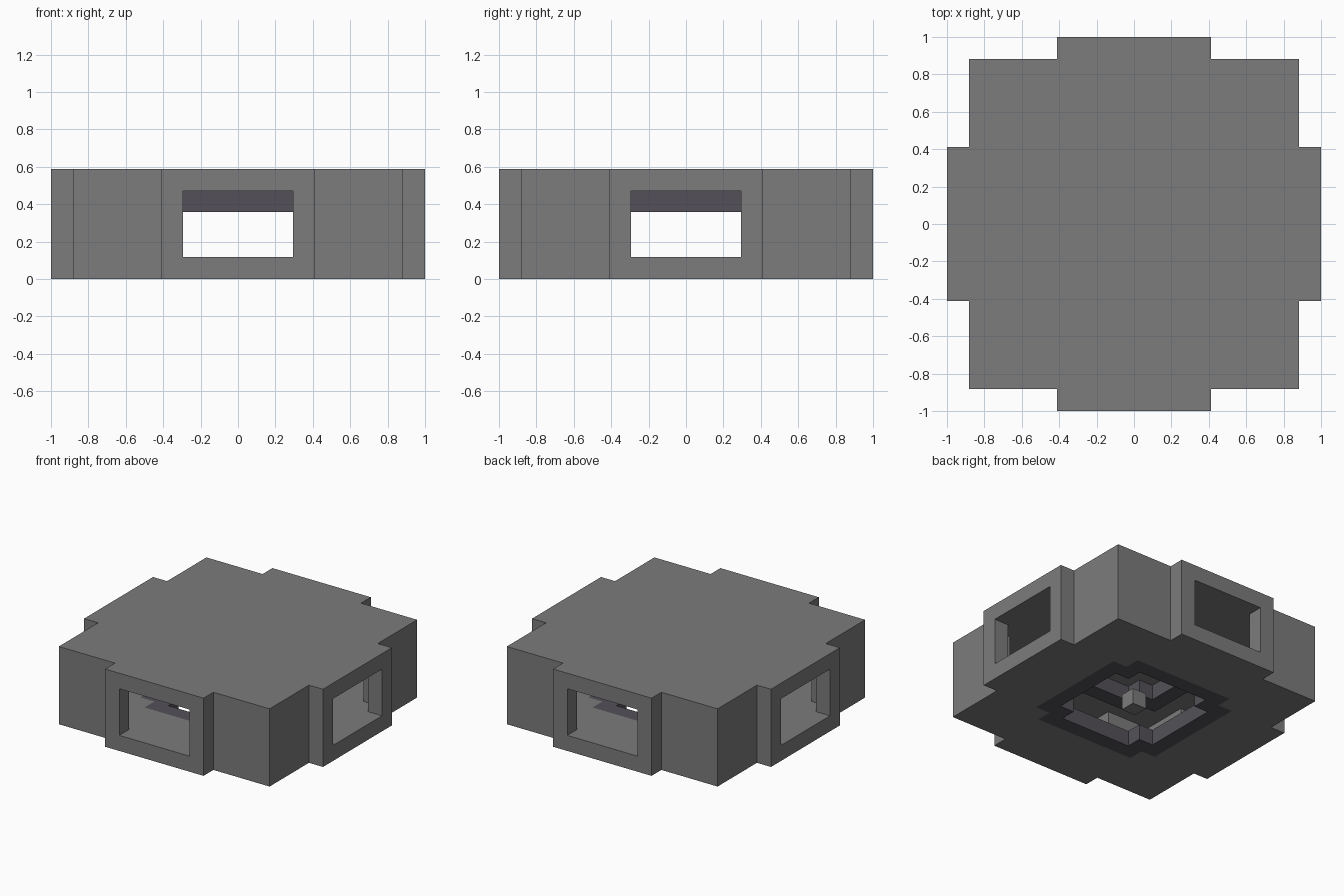
import bpy
import bmesh

if "Cube" in bpy.data.objects:
    bpy.data.objects.remove(bpy.data.objects["Cube"])

U = 2 / 17  # building module: walls, floor and ceiling are one module thick


def material(name, color):
    mat = bpy.data.materials.new(name)
    mat.use_nodes = True
    mat.diffuse_color = (*color, 1)
    bsdf = next(n for n in mat.node_tree.nodes if n.type == "BSDF_PRINCIPLED")
    bsdf.inputs["Base Color"].default_value = (*color, 1)
    return mat


def prism(name, quarter, z0, z1, mat=None):
    """Extrude an outline made of a quarter profile turned four times."""
    points = []
    for _ in range(4):
        points += quarter
        quarter = [(-y, x) for x, y in quarter]
    bm = bmesh.new()
    base = bm.faces.new([bm.verts.new((x * U, y * U, z0 * U)) for x, y in points])
    top = bmesh.ops.extrude_face_region(bm, geom=[base])["geom"]
    verts = [v for v in top if isinstance(v, bmesh.types.BMVert)]
    bmesh.ops.translate(bm, verts=verts, vec=(0, 0, (z1 - z0) * U))
    bmesh.ops.recalc_face_normals(bm, faces=bm.faces)
    mesh = bpy.data.meshes.new(name)
    bm.to_mesh(mesh)
    bm.free()
    obj = bpy.data.objects.new(name, mesh)
    bpy.context.collection.objects.link(obj)
    if mat:
        mesh.materials.append(mat)
    return obj


def cut(obj, cutter):
    """Subtract a helper solid, then discard it."""
    cutter.hide_render = True
    mod = obj.modifiers.new("cut", "BOOLEAN")
    mod.operation = "DIFFERENCE"
    mod.solver = "EXACT"
    mod.object = cutter
    bpy.context.view_layer.objects.active = obj
    bpy.ops.object.modifier_apply(modifier=mod.name)
    bpy.data.objects.remove(cutter)


wall_grey = material("wall grey", (0.2, 0.2, 0.2))
trim_grey = material("dark trim grey", (0.087, 0.083, 0.099))

# Quarter profiles, in modules
shell_plan = [(8.5, -3.5), (8.5, 3.5), (7.5, 3.5), (7.5, 7.5), (3.5, 7.5)]
room_plan = [(9, -2.5), (9, 2.5), (7.5, 2.5), (7.5, 3.5), (6.5, 3.5),
             (6.5, 6.5), (3.5, 6.5), (3.5, 7.5), (2.5, 7.5)]
ring_outer = [(4.5, -3.5), (4.5, 3.5), (3.5, 3.5)]
ring_inner = [(3.5, -2.5), (3.5, 2.5), (2.5, 2.5)]

# Shell with a room, four doorways and a floor opening
shell = prism("room_shell", shell_plan, 0, 5, wall_grey)
cut(shell, prism("room_cutter", room_plan, 1, 4))
cut(shell, prism("floor_cutter", ring_outer, -1, 2))

# Trim rings in the floor and under the ceiling
for name, z0, z1 in (("floor_ring", 0, 1), ("ceiling_ring", 3.04, 4)):
    ring = prism(name, ring_outer, z0, z1, trim_grey)
    cut(ring, prism("ring_cutter", ring_inner, z0 - 1, z1 + 1))

# Small block in the middle of the floor opening
prism("centre_block", [(0.5, 0.5)], 0, 1, wall_grey)
